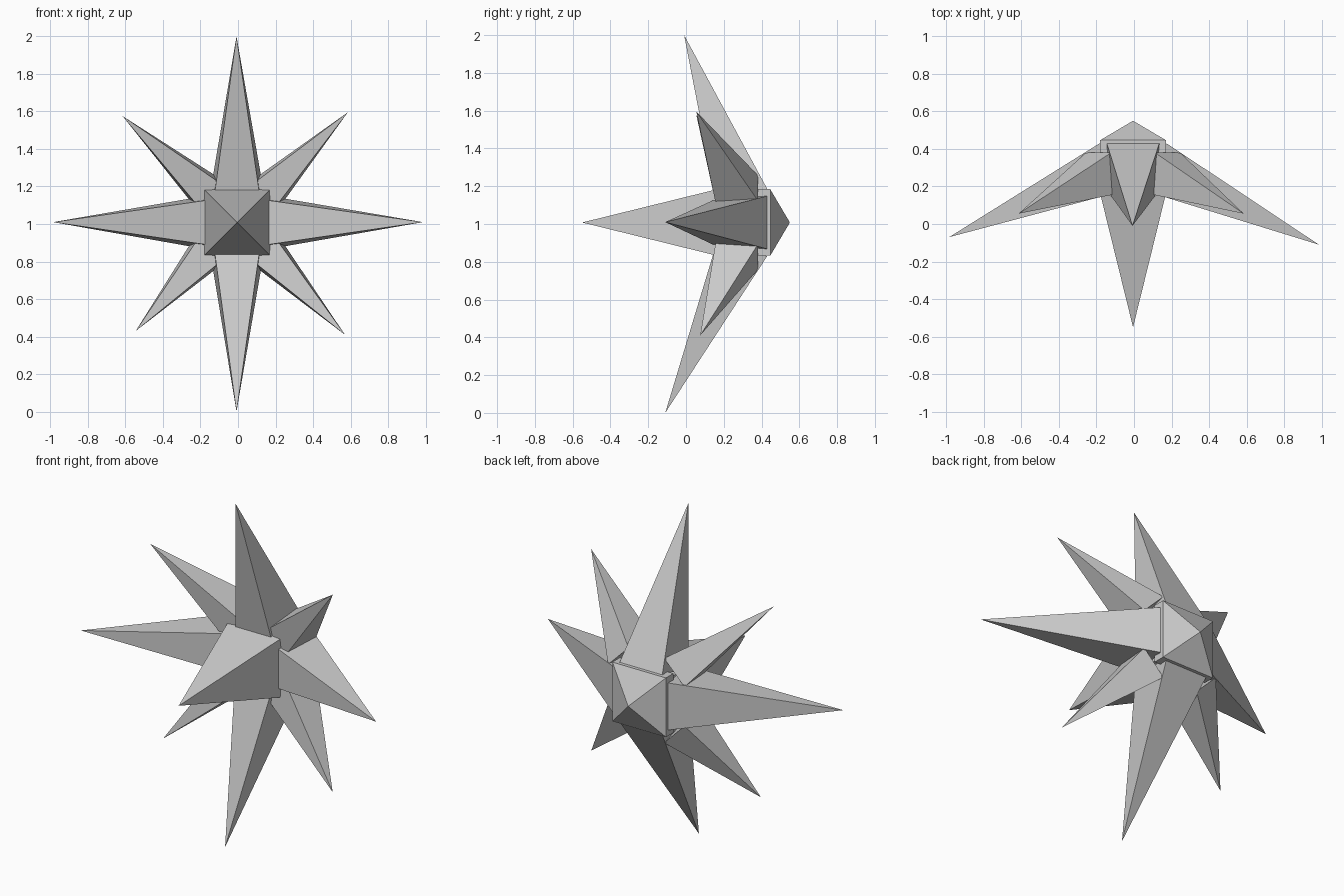
import bpy
import bmesh
from math import pi
from mathutils import Matrix, Vector

cube = bpy.data.objects.get("Cube")
if cube:
    bpy.data.objects.remove(cube, do_unlink=True)

CENTRE = Vector((-0.005, 0, 1.008))

paper = bpy.data.materials.new("light_grey")
paper.use_nodes = True
colour = (0.6, 0.6, 0.6, 1)
paper.diffuse_color = colour
paper.node_tree.nodes["Principled BSDF"].inputs["Base Color"].default_value = colour


def finish(name, bm):
    bmesh.ops.recalc_face_normals(bm, faces=bm.faces)
    mesh = bpy.data.meshes.new(name)
    bm.to_mesh(mesh)
    bm.free()
    mesh.materials.append(paper)
    obj = bpy.data.objects.new(name, mesh)
    bpy.context.collection.objects.link(obj)


def pyramid(name, base, apex):
    """Four-sided point from a base loop to an apex."""
    bm = bmesh.new()
    ring = [bm.verts.new(p) for p in base]
    tip = bm.verts.new(apex)
    bm.faces.new(ring)
    for i in range(4):
        bm.faces.new((ring[i], ring[(i + 1) % 4], tip))
    finish(name, bm)


def box(name, size, location):
    bm = bmesh.new()
    bmesh.ops.create_cube(bm, size=1)
    bmesh.ops.scale(bm, vec=size, verts=bm.verts)
    bmesh.ops.translate(bm, vec=location, verts=bm.verts)
    finish(name, bm)


def square(half, y):
    return [CENTRE + Vector((sx * half, y, sz * half))
            for sx, sz in ((-1, -1), (1, -1), (1, 1), (-1, 1))]


def radial_spike(name, angle, inner, outer, apex):
    """Inner and outer hold half width, depth y and radius of each base edge."""
    turn = Matrix.Rotation(angle, 4, "Y")
    base = []
    for (half, y, radius), signs in ((inner, (-1, 1)), (outer, (1, -1))):
        base += [CENTRE + turn @ Vector((s * half, y, radius)) for s in signs]
    pyramid(name, base, apex)


# Forward point, square backing plate and shallow back cap
pyramid("front_spike", square(0.176, 0.165), (-0.005, -0.55, 1.008))
box("backing_plate", (0.352, 0.07, 0.352), CENTRE + Vector((0, 0.412, 0)))
pyramid("back_cap", square(0.176, 0.446), (-0.005, 0.55, 1.008))
box("inner_core", (0.21, 0.24, 0.21), CENTRE + Vector((0, 0.29, 0)))

# Long points: up, left, down, right
long_tips = {
    "top_spike": (-0.008, -0.01, 2.0),
    "left_spike": (0.985, -0.11, 1.01),
    "bottom_spike": (-0.008, -0.11, 0.0),
    "right_spike": (-0.985, -0.07, 1.01),
}
for i, (name, tip) in enumerate(long_tips.items()):
    radial_spike(name, i * pi / 2, (0.125, 0.16, 0.115), (0.14, 0.43, 0.178), tip)

# Short points on the diagonals
short_tips = {
    "upper_left_spike": (0.585, 0.055, 1.595),
    "lower_left_spike": (0.57, 0.075, 0.41),
    "lower_right_spike": (-0.545, 0.075, 0.43),
    "upper_right_spike": (-0.615, 0.055, 1.575),
}
for i, (name, tip) in enumerate(short_tips.items()):
    radial_spike(name, (i + 0.5) * pi / 2, (0.085, 0.16, 0.21), (0.095, 0.38, 0.26), tip)
